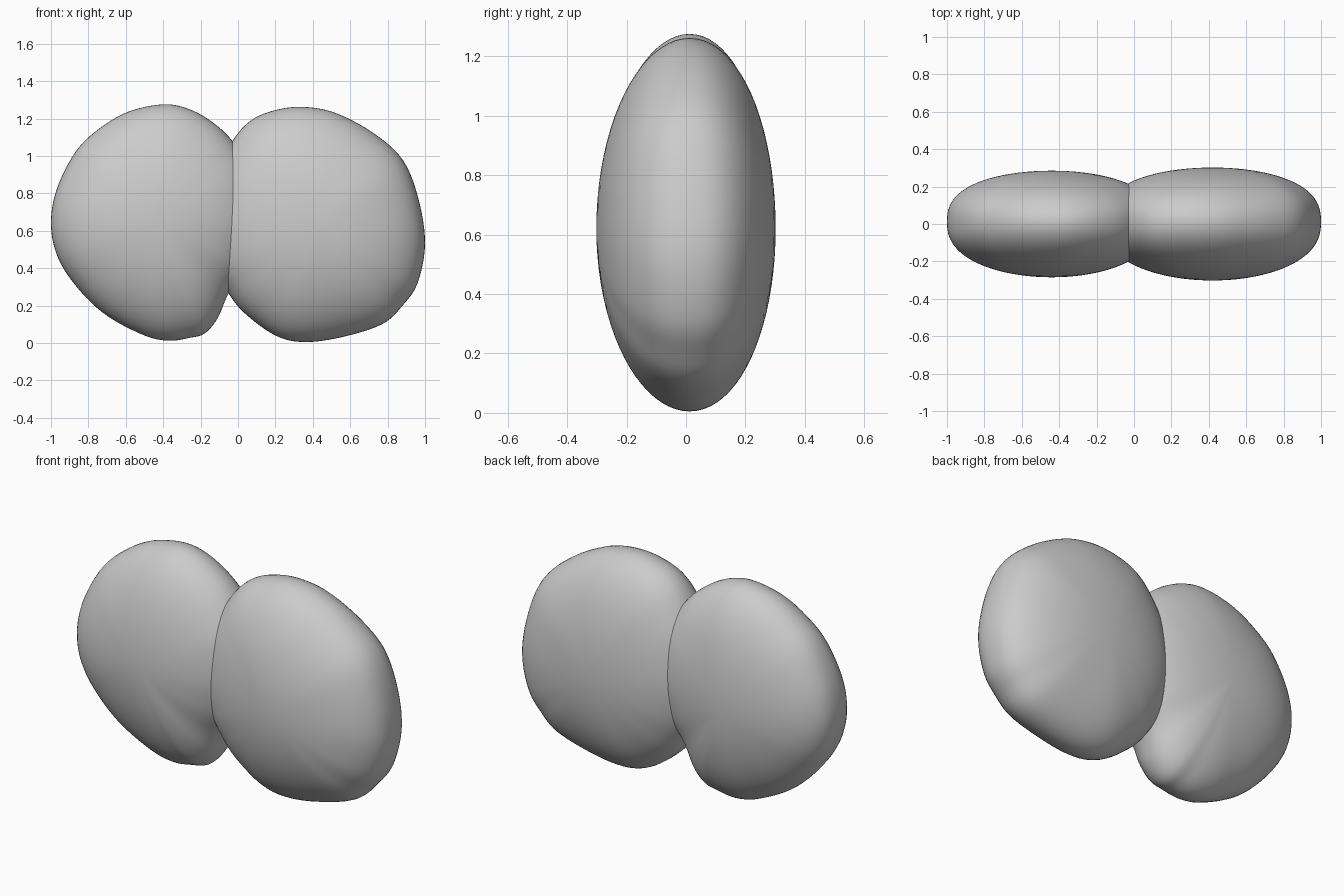
import bpy, bmesh
from math import sin, cos, pi

if "Cube" in bpy.data.objects:
    bpy.data.objects.remove(bpy.data.objects["Cube"])

# Outlines in the xz plane (clockwise, the inner side runs on inside the other lobe)
LEFT = [(-.41, 1.275), (-.28, 1.257), (-.15, 1.19), (-.03, 1.08), (.08, .9), (.115, .65),
        (.05, .42), (-.05, .265), (-.11, .13), (-.18, .05), (-.26, .027), (-.37, .012),
        (-.5, .04), (-.7, .145), (-.85, .285), (-.96, .45), (-1, .63), (-.97, .82),
        (-.87, 1.02), (-.75, 1.14), (-.59, 1.235)]
RIGHT = [(.35, 1.262), (.2, 1.245), (.07, 1.19), (-.03, 1.08), (-.12, .9), (-.165, .65),
         (-.13, .42), (-.05, .265), (.04, .155), (.2, .04), (.35, .005), (.55, .03),
         (.77, .1), (.88, .2), (.96, .32), (1, .53), (.965, .77), (.88, .98),
         (.72, 1.125), (.52, 1.23)]


def spline(pts, n=6):
    """Closed Catmull-Rom curve through the points."""
    out, m = [], len(pts)
    for i in range(m):
        a, b, c, d = (pts[(i + k) % m] for k in (-1, 0, 1, 2))
        for j in range(n):
            t = j / n
            out.append(tuple(.5 * (2*q + (r - p)*t + (2*p - 5*q + 4*r - s)*t*t
                                   + (3*q - p - 3*r + s)*t**3)
                             for p, q, r, s in zip(a, b, c, d)))
    return out


def lobe(name, pts, cx, cz, thick, rings=40):
    """Pillow shape: the outline shrinks towards a pole at front and back."""
    bm = bmesh.new()
    outline = spline(pts)
    loops = []
    for i in range(1, rings):
        phi = pi * i / rings
        s, c = sin(phi), cos(phi)
        loop = []
        for x, z in outline:
            dx, dz = x - cx, z - cz
            e = 1 - .2 * dx * dx / (dx * dx + dz * dz)
            y = -thick * (abs(c) ** e if c > 0 else -abs(c) ** e) + .012 * s * s
            loop.append(bm.verts.new((cx + s * dx, y, cz + s * dz)))
        loops.append(loop)
    n = len(outline)
    for a, b in zip(loops, loops[1:]):
        for k in range(n):
            bm.faces.new((a[k], a[(k+1) % n], b[(k+1) % n], b[k]))
    for y, loop in ((-thick, loops[0]), (thick, loops[-1])):
        pole = bm.verts.new((cx, y, cz))
        for k in range(n):
            bm.faces.new((pole, loop[k], loop[(k+1) % n]))
    bmesh.ops.recalc_face_normals(bm, faces=bm.faces)
    me = bpy.data.meshes.new(name)
    bm.to_mesh(me)
    bm.free()
    ob = bpy.data.objects.new(name, me)
    bpy.context.collection.objects.link(ob)
    return ob


left = lobe("double_lobe_body", LEFT, -.44, .64, .285)
right = lobe("right_lobe", RIGHT, .42, .62, .302)

# Fuse the lobes so only the outer skin with its crease remains
mod = left.modifiers.new("fuse", 'BOOLEAN')
mod.operation = 'UNION'
mod.solver = 'EXACT'
mod.object = right
bpy.ops.object.select_all(action='DESELECT')
left.select_set(True)
bpy.context.view_layer.objects.active = left
bpy.ops.object.modifier_apply(modifier=mod.name)
bpy.data.objects.remove(right)
bpy.ops.object.shade_smooth_by_angle(angle=.6)
